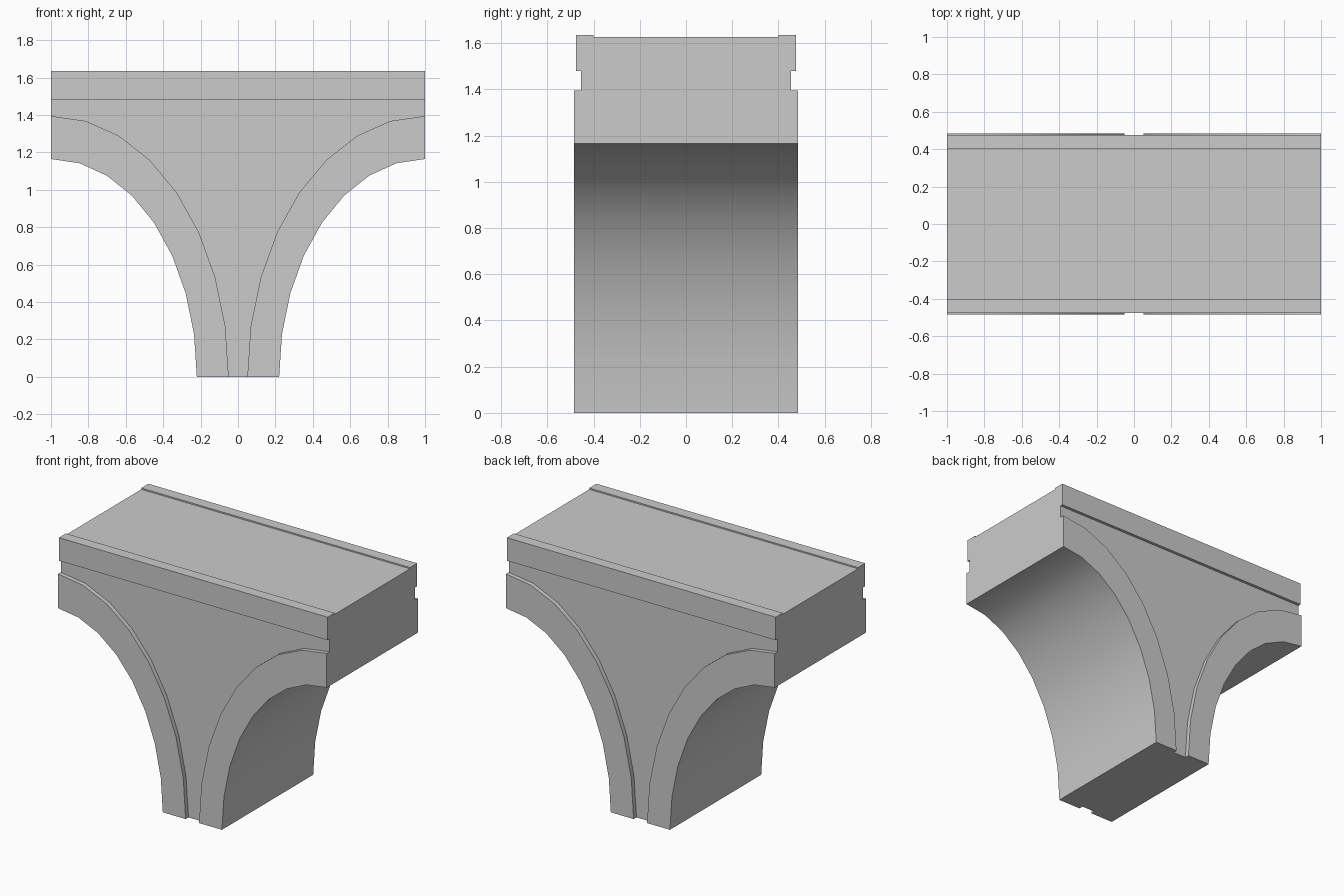
import bpy
from math import sin, cos, pi, radians

default_cube = bpy.data.objects.get("Cube")
if default_cube:
    bpy.data.objects.remove(default_cube, do_unlink=True)

SEGMENTS = 8

stone = bpy.data.materials.new("grey stone")
stone.use_nodes = True
GREY = (0.6, 0.6, 0.6, 1)
stone.diffuse_color = GREY
stone.node_tree.nodes["Principled BSDF"].inputs["Base Color"].default_value = GREY


def arch_curve(foot_x, crown_z):
    """Quarter ellipse from the pier foot up to the crown at x = 1."""
    steps = [i / SEGMENTS * pi / 2 for i in range(SEGMENTS + 1)]
    return [(1 - (1 - foot_x) * cos(a), crown_z * sin(a)) for a in steps]


def symmetric(half):
    """Close a right-hand outline with its mirror image."""
    return half + [(-x, z) for x, z in reversed(half)]


def prism(name, outline, y0, y1):
    """Extrude an x-z outline from y0 to y1."""
    n = len(outline)
    verts = [(x, y, z) for y in (y0, y1) for x, z in outline]
    faces = [list(range(n)), list(range(2 * n - 1, n - 1, -1))]
    faces += [[(i + 1) % n, i, n + i, n + (i + 1) % n] for i in range(n)]
    mesh = bpy.data.meshes.new(name)
    mesh.from_pydata(verts, [], faces)
    obj = bpy.data.objects.new(name, mesh)
    bpy.context.collection.objects.link(obj)
    mesh.materials.append(stone)
    return obj


def block(name, z0, z1, y0, y1):
    return prism(name, symmetric([(1.2, z0), (1.2, z1)]), y0, y1)


# Pier with a half arch on each side, at full thickness
body = prism("bridge_pier", symmetric(arch_curve(0.22, 1.165) + [(1, 1.635)]), -0.485, 0.485)

# Recessed wall between the raised arch rings, up to the cornice
recess = symmetric([(0.05, -0.1)] + arch_curve(0.05, 1.395) + [(1.1, 1.395), (1.1, 1.48)])
cutters = []
for s, side in ((-1, "front"), (1, "back")):
    near, far = sorted((s * 0.455, s * 0.6))
    cutters.append(prism(side + "_wall_recess", recess, near, far))
    near, far = sorted((s * 0.475, s * 0.65))
    cutters.append(block(side + "_cornice_trim", 1.44, 1.8, near, far))

# Shallow deck between the two kerbs
cutters.append(block("deck_recess", 1.626, 1.9, -0.4, 0.4))

bpy.ops.object.select_all(action="DESELECT")
body.select_set(True)
bpy.context.view_layer.objects.active = body
for cutter in cutters:
    cutter.hide_render = True
    cut = body.modifiers.new(cutter.name, "BOOLEAN")
    cut.operation = "DIFFERENCE"
    cut.solver = "EXACT"
    cut.object = cutter
    bpy.ops.object.modifier_apply(modifier=cut.name)
for cutter in cutters:
    bpy.data.objects.remove(cutter, do_unlink=True)

# Smooth arches with crisp corners
bpy.ops.object.shade_smooth_by_angle(angle=radians(30))
